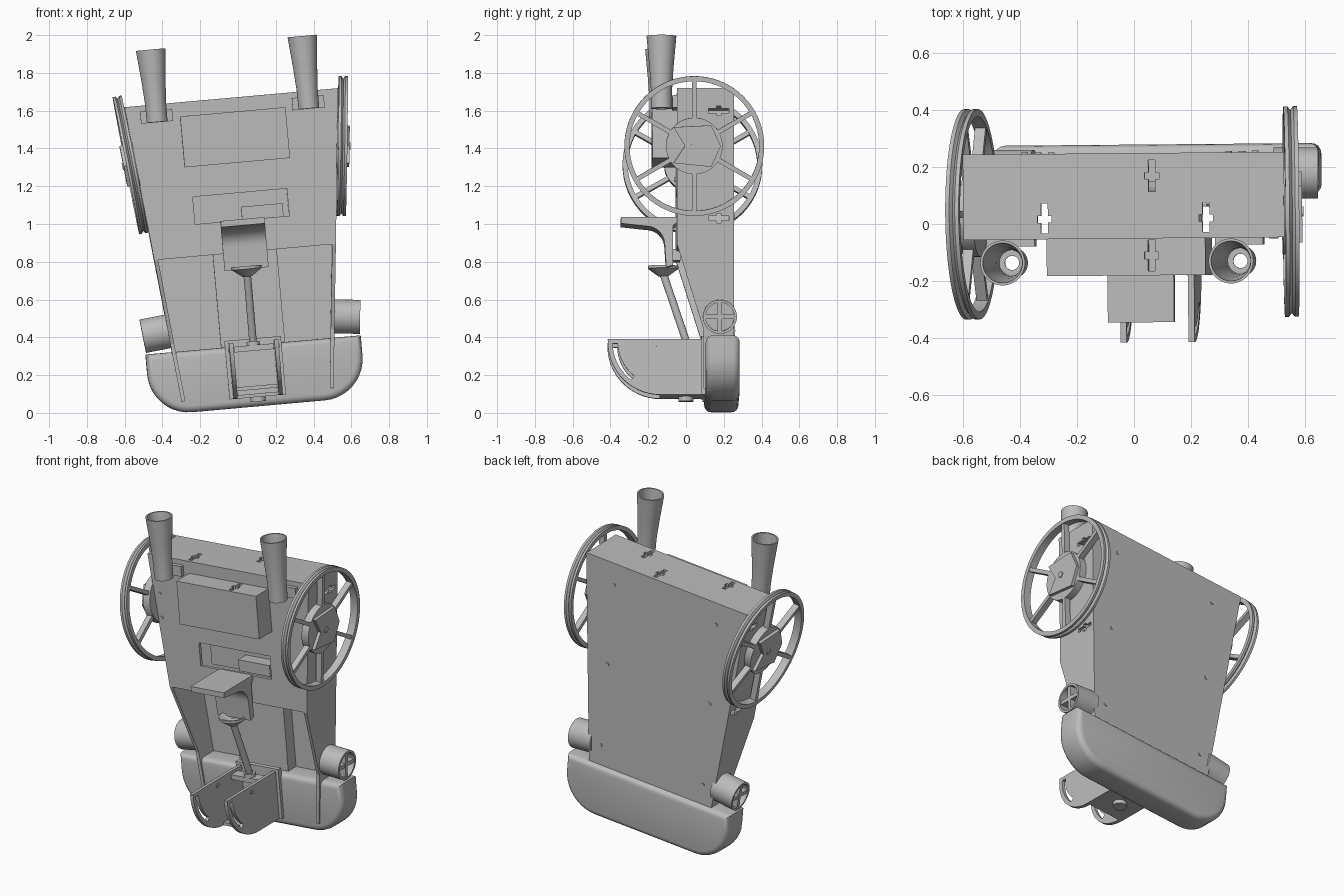
import bpy, bmesh
from math import sin, cos, pi, radians
from mathutils import Matrix, Vector

old = bpy.data.objects.get("Cube")
if old:
    bpy.data.objects.remove(old)

grey = bpy.data.materials.new("plain_grey")
grey.use_nodes = True
grey.diffuse_color = (0.5, 0.5, 0.5, 1)
grey.node_tree.nodes["Principled BSDF"].inputs["Base Color"].default_value = (0.5, 0.5, 0.5, 1)

T = lambda x, y, z: Matrix.Translation((x, y, z))


def frame(x, y, z, origin=(0, 0, 0)):
    m = Matrix((x, y, z)).transposed().to_4x4()
    m.translation = origin
    return m


# The whole machine leans sideways; parts are built upright under ROOT
ROOT = T(0.11, 0, 0.035) @ Matrix.Rotation(radians(0.5), 4, 'Z') @ Matrix.Rotation(radians(-5.1), 4, 'Y')
UP = Matrix.Identity(4)
FRONT = frame((1, 0, 0), (0, 0, 1), (0, -1, 0))
PROFILE = frame((0, 1, 0), (0, 0, 1), (1, 0, 0))
TAPER = radians(5.9)


def side(s):
    """Frame on a tapered side wall, with z pointing outwards."""
    return frame((0, s, 0), (s * sin(TAPER), 0, cos(TAPER)),
                 (s * cos(TAPER), 0, -sin(TAPER)), (s * 0.398, 0, 0))


def half_width(w):
    return 0.398 + 0.103 * w


def finish(name, bm, m, smooth=False):
    bmesh.ops.recalc_face_normals(bm, faces=bm.faces)
    mesh = bpy.data.meshes.new(name)
    bm.to_mesh(mesh)
    bm.free()
    mesh.materials.append(grey)
    ob = bpy.data.objects.new(name, mesh)
    bpy.context.collection.objects.link(ob)
    ob.matrix_world = ROOT @ m
    if smooth:
        bpy.ops.object.select_all(action='DESELECT')
        ob.select_set(True)
        bpy.context.view_layer.objects.active = ob
        bpy.ops.object.shade_smooth_by_angle(angle=radians(35))
    return ob


def prism(name, pts, z0, z1, m, bevel=0, smooth=False):
    bm = bmesh.new()
    face = bm.faces.new([bm.verts.new((x, y, z0)) for x, y in pts])
    new = bmesh.ops.extrude_face_region(bm, geom=[face])["geom"]
    bmesh.ops.translate(bm, vec=(0, 0, z1 - z0), verts=[v for v in new if isinstance(v, bmesh.types.BMVert)])
    if bevel:
        rim = [e for e in bm.edges if abs(e.verts[0].co.z - e.verts[1].co.z) < 1e-5]
        bmesh.ops.bevel(bm, geom=rim, offset=bevel, segments=4, profile=0.5,
                        affect='EDGES', clamp_overlap=False)
    return finish(name, bm, m, smooth)


def box(name, x0, x1, y0, y1, z0, z1, m=UP):
    return prism(name, [(x0, y0), (x1, y0), (x1, y1), (x0, y1)], z0, z1, m)


def lathe(name, pts, m, steps=48):
    bm = bmesh.new()
    vs = [bm.verts.new((r, 0, z)) for r, z in pts]
    es = [bm.edges.new(p) for p in zip(vs, vs[1:])]
    bmesh.ops.spin(bm, geom=vs + es, cent=(0, 0, 0), axis=(0, 0, 1), angle=2 * pi, steps=steps)
    bmesh.ops.remove_doubles(bm, verts=bm.verts, dist=1e-5)
    return finish(name, bm, m, True)


def disc(name, r, z0, z1, m, steps=32):
    return lathe(name, [(0, z0), (r, z0), (r, z1), (0, z1)], m, steps)


def cut(ob, cutter):
    cutter.hide_render = True
    cutter.hide_set(True)
    mod = ob.modifiers.new("cut", 'BOOLEAN')
    mod.object = cutter
    mod.solver = 'EXACT'


def cross(name, m, depth=0.05):
    """Cross-shaped slot cutter: long bar with short arms."""
    a, b, c, d = 0.012, 0.025, 0.012, 0.055
    pts = [(a, -d), (a, -c), (b, -c), (b, c), (a, c), (a, d)]
    pts += [(-x, -y) for x, y in pts]
    return prism(name, pts, -depth, depth, m)


def arc(cx, cy, r, a0, a1, n=10):
    return [(cx + r * cos(radians(a0 + (a1 - a0) * i / n)),
             cy + r * sin(radians(a0 + (a1 - a0) * i / n))) for i in range(n + 1)]


def trapezoid(w0, w1):
    a, b = half_width(w0), half_width(w1)
    return [(-a, w0), (a, w0), (b, w1), (-b, w1)]


# Hollow cabinet
prism("back_panel", trapezoid(0.05, 1.64), -0.25, -0.23, FRONT)
front = prism("front_panel", trapezoid(0.82, 1.64), 0.03, 0.05, FRONT)
cut(front, box("window_cutter", -0.25, 0.25, -0.1, 0.0, 0.99, 1.135))
top = box("top_panel", -0.565, 0.565, -0.05, 0.25, 1.62, 1.64)
for i, (x, y) in enumerate([(-0.28, 0.02), (0.29, 0.02), (0.1, 0.17)]):
    cut(top, cross(f"top_slot_cutter_{i}", T(x, y, 1.63)))
box("window_back", -0.25, 0.25, 0.06, 0.07, 0.96, 1.16)
box("window_block", 0.0, 0.22, -0.02, 0.06, 0.99, 1.06)
box("centre_column", -0.17, 0.17, 0.15, 0.23, 0.3, 0.83)

# Control box on the front
control = box("control_box", -0.28, 0.28, -0.18, -0.05, 1.295, 1.565)
cut(control, cross("control_slot_cutter", T(0.09, -0.11, 1.565), 0.03))

# Rounded bumper at the foot
outline = [(0.572, 0.326), (-0.572, 0.326)]
outline += arc(-0.352, 0.22, 0.22, 180, 270) + arc(0.352, 0.22, 0.22, 270, 360)
prism("bumper", outline, -0.28, -0.10, FRONT, bevel=0.035, smooth=True)

for s, label in ((1, "left"), (-1, "right")):
    S = side(s)
    # Side cheek with sloping lower front
    pts = [(-0.05, 1.645), (-0.05, 0.82), (0.09, 0.37), (0.09, 0.06), (0.25, 0.06), (0.25, 1.645)]
    cheek = prism(f"{label}_cheek", [(s * y, w) for y, w in pts], -0.02, 0.0, S)
    for i, v in enumerate((0.96, 1.53)):
        turn = Matrix.Rotation(pi / 2, 4, 'Z')
        cut(cheek, cross(f"{label}_cheek_slot_cutter_{i}", S @ T(s * 0.17, v, 0) @ turn))

    # Spoked wheel
    W = S @ T(s * 0.04, 1.343, 0.027)
    rim = [(0.343, -0.024), (0.37, -0.024), (0.37, -0.01), (0.357, 0)]
    rim += [(r, -z) for r, z in reversed(rim[:3])] + [rim[0]]
    lathe(f"{label}_wheel_rim", rim, W, 72)
    for i in range(6):
        box(f"{label}_spoke_{i}", -0.012, 0.012, 0.14, 0.348, -0.02, 0.018, W @ Matrix.Rotation(i * pi / 3, 4, 'Z'))
    disc(f"{label}_wheel_hub", 0.15, -0.03, 0.018, W, 48)
    plate = [(0.09, 0.11), (-0.11, 0.1), (-0.05, 0), (-0.11, -0.09), (0.09, -0.11), (0.14, 0)]
    prism(f"{label}_hub_chevron", plate, 0.018, 0.038, W)
    disc(f"{label}_hub_bolt", 0.018, 0.03, 0.044, W)

    # Side port with crossed bars
    P = S @ T(s * 0.175, 0.44, 0)
    lathe(f"{label}_port", [(0, -0.02), (0.09, -0.02), (0.09, 0.135), (0.076, 0.135), (0.076, 0.05), (0, 0.05)], P)
    box(f"{label}_port_bar_a", -0.012, 0.012, -0.08, 0.08, 0.05, 0.13, P)
    box(f"{label}_port_bar_b", -0.08, 0.08, -0.012, 0.012, 0.05, 0.128, P)

    # Flared chimney and its bracket
    C = T(s * 0.403, -0.132, 1.547)
    lathe(f"{label}_chimney", [(0.025, 0), (0.055, 0), (0.056, 0.1), (0.064, 0.22), (0.079, 0.385),
                               (0.07, 0.385), (0.054, 0.22), (0.046, 0.1), (0.045, 0.012), (0.025, 0.012),
                               (0.025, 0)], C)
    box(f"{label}_chimney_bracket", s * 0.403 - 0.085, s * 0.403 + 0.085, -0.075, -0.05, 1.545, 1.61)

# Curved seat-like bracket
seat = [(-0.345, 0.995), (-0.05, 0.995), (-0.05, 0.965), (-0.07, 0.95), (-0.07, 0.74), (-0.105, 0.73)]
seat += arc(-0.21, 0.85, 0.097, 0, 90, 8) + [(-0.345, 0.962)]
prism("curved_seat", seat, -0.117, 0.117, PROFILE, smooth=True)
box("seat_neck", -0.06, 0.06, -0.08, -0.03, 0.77, 0.83)

# Dish and slanting rod
dish = T(0, -0.12, 0.69)
lathe("rod_dish", [(0, 0), (0.025, 0), (0.08, 0.04), (0.08, 0.055), (0.068, 0.055), (0.03, 0.03), (0, 0.03)], dish)
a, b = Vector((0, -0.125, 0.72)), Vector((0, 0.01, 0.32))
d = b - a
disc("slanting_rod", 0.02, 0, d.length, Matrix.Translation(a) @ d.to_track_quat('Z', 'Y').to_matrix().to_4x4())
lathe("rod_collar", [(0, 0), (0.035, 0), (0.035, 0.02), (0, 0.02)], T(0, 0.005, 0.325))

# Foot scoop: two curved side plates with arc slots
plate = [(0.11, 0.345), (-0.415, 0.345)] + arc(-0.135, 0.33, 0.28, 182, 270, 14) + [(0.11, 0.05)]
slot = arc(-0.135, 0.33, 0.255, 182, 232) + arc(-0.135, 0.33, 0.228, 232, 182)
slot_cutter = prism("scoop_slot_cutter", slot, -0.3, 0.3, PROFILE)
for s, label in ((1, "left"), (-1, "right")):
    scoop = prism(f"{label}_scoop_plate", plate, -0.011, 0.011, T(s * 0.12, 0, 0) @ PROFILE)
    cut(scoop, slot_cutter)
    disc(f"{label}_scoop_pin", 0.012, -0.016, 0.016, T(s * 0.12, -0.17, 0.31) @ PROFILE)
box("scoop_floor", -0.12, 0.12, -0.14, 0.11, 0.05, 0.068)
box("scoop_back", -0.15, 0.15, 0.08, 0.11, 0.05, 0.36)
box("scoop_upper_bar", -0.12, 0.12, -0.03, 0.04, 0.295, 0.325)
box("scoop_lower_bar", -0.12, 0.12, -0.02, 0.02, 0.09, 0.11)
disc("scoop_foot", 0.04, 0.025, 0.05, T(0, 0, 0))

# Small screws on the back and front
for i, w in enumerate((0.45, 0.98, 1.5)):
    for x in (-0.36, 0.36):
        disc(f"back_screw_{i}_{x}", 0.012, -0.255, -0.245, FRONT @ T(x, w, 0), 12)
for x in (-0.5, 0.5):
    for w in (1.25, 1.4):
        disc(f"front_screw_{x}_{w}", 0.01, 0.045, 0.055, FRONT @ T(x, w, 0), 12)
